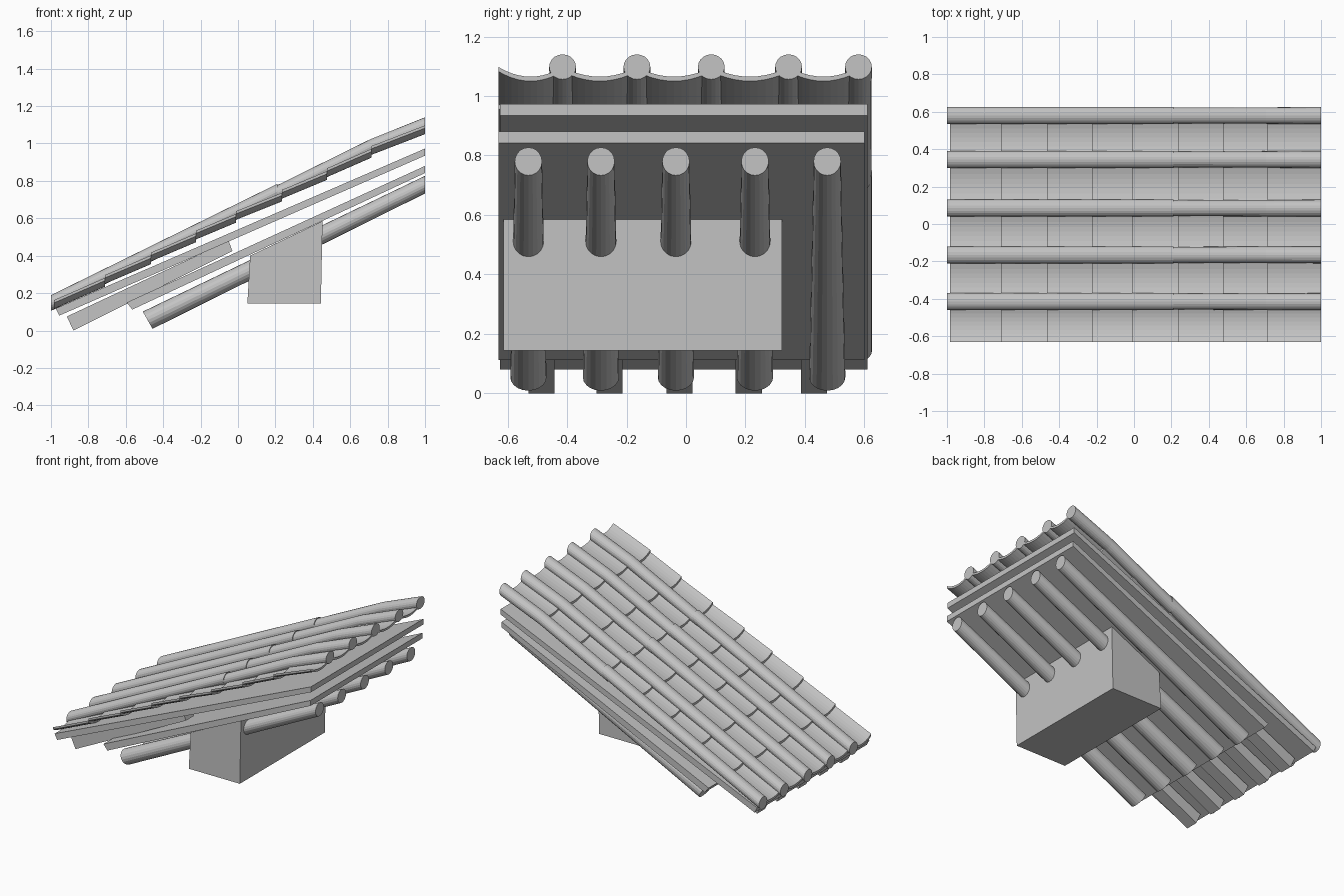
import bpy
import bmesh
from math import cos, sin, pi

cube = bpy.data.objects.get("Cube")
if cube:
    bpy.data.objects.remove(cube)

grey = bpy.data.materials.new("plain grey")
grey.use_nodes = True
COLOUR = (0.55, 0.55, 0.55, 1)
grey.diffuse_color = COLOUR
grey.node_tree.nodes["Principled BSDF"].inputs["Base Color"].default_value = COLOUR


def loft(name, rings):
    """Join matching closed rings of points into one capped solid."""
    bm = bmesh.new()
    loops = [[bm.verts.new(p) for p in ring] for ring in rings]
    n = len(loops[0])
    for a, b in zip(loops, loops[1:]):
        for i in range(n):
            j = (i + 1) % n
            bm.faces.new((a[i], a[j], b[j], b[i]))
    bm.faces.new(loops[0])
    bm.faces.new(loops[-1])
    bmesh.ops.recalc_face_normals(bm, faces=bm.faces)
    mesh = bpy.data.meshes.new(name)
    bm.to_mesh(mesh)
    bm.free()
    mesh.materials.append(grey)
    obj = bpy.data.objects.new(name, mesh)
    bpy.context.collection.objects.link(obj)
    return obj


def slab(name, profile, y0, y1):
    """Extrude a side profile of (x, z) points across the width."""
    return loft(name, [[(x, y, z) for x, z in profile] for y in (y0, y1)])


def ring(x, y, z, across, up, lean=0, sides=20):
    """Ellipse facing along x; lean slides its top towards -x."""
    angles = [2 * pi * i / sides for i in range(sides)]
    return [(x - lean * sin(a), y + across * cos(a), z + up * sin(a)) for a in angles]


# Round cover tiles: a lower length, and a bent upper length tucked under it
cover_ys = [-0.415, -0.165, 0.085, 0.345, 0.58]
lower_path = [(-1, 0.147, 0.046), (0.21, 0.742, 0.046)]
upper_path = [(0.18, 0.72, 0.043), (0.706, 0.98, 0.044), (1, 1.098, 0.045)]
for y in cover_ys:
    for part, path in (("lower", lower_path), ("upper", upper_path)):
        loft("cover_tile_" + part, [ring(x, y, z, r, 0.042) for x, z, r in path])

# Dished pan tiles, each resting on the upper end of the one below
pan_edges = [-0.63] + cover_ys
pan_path = [(-0.985, 0.115), (-0.71, 0.25), (-0.465, 0.37), (-0.225, 0.487),
            (-0.01, 0.592), (0.235, 0.705), (0.475, 0.82), (0.715, 0.94), (1, 1.065)]
THICK = 0.015
STEPS = 10


def pan_ring(x, z, y0, y1):
    ts = [2 * i / STEPS - 1 for i in range(STEPS + 1)]
    curve = [((y0 + y1) / 2 + t * (y1 - y0) / 2, z + 0.032 * t * t) for t in ts]
    return ([(x, y, h) for y, h in curve]
            + [(x, y, h + THICK) for y, h in reversed(curve)])


for y0, y1 in zip(pan_edges, pan_edges[1:]):
    for (xa, za), (xb, zb) in zip(pan_path, pan_path[1:]):
        loft("pan_tile", [pan_ring(xa, za, y0, y1), pan_ring(xb, zb - THICK, y0, y1)])

# Two sheathing boards
slab("upper_board", [(-0.975, 0.118), (1, 0.973), (1, 0.935), (-0.955, 0.08)], -0.625, 0.61)
slab("lower_board", [(-0.595, 0.15), (1, 0.88), (1, 0.842), (-0.565, 0.112)], -0.63, 0.6)

# Square eave rafters
for y in (-0.486, -0.257, -0.022, 0.211, 0.43):
    slab("eave_rafter", [(-0.915, 0.075), (-0.05, 0.48), (-0.03, 0.425), (-0.88, 0)],
         y - 0.044, y + 0.044)

# Round tapered rafters: square-cut foot, upright-cut head
for y in (-0.53, -0.286, -0.034, 0.232, 0.475):
    loft("round_rafter", [ring(-0.483, y, 0.055, 0.061, 0.046, 0.026),
                          ring(1, y, 0.78, 0.046, 0.047)])

# Supporting beam with a sloped top
slab("beam", [(0.05, 0.144), (0.065, 0.4), (0.452, 0.585), (0.443, 0.144)], -0.613, 0.323)
